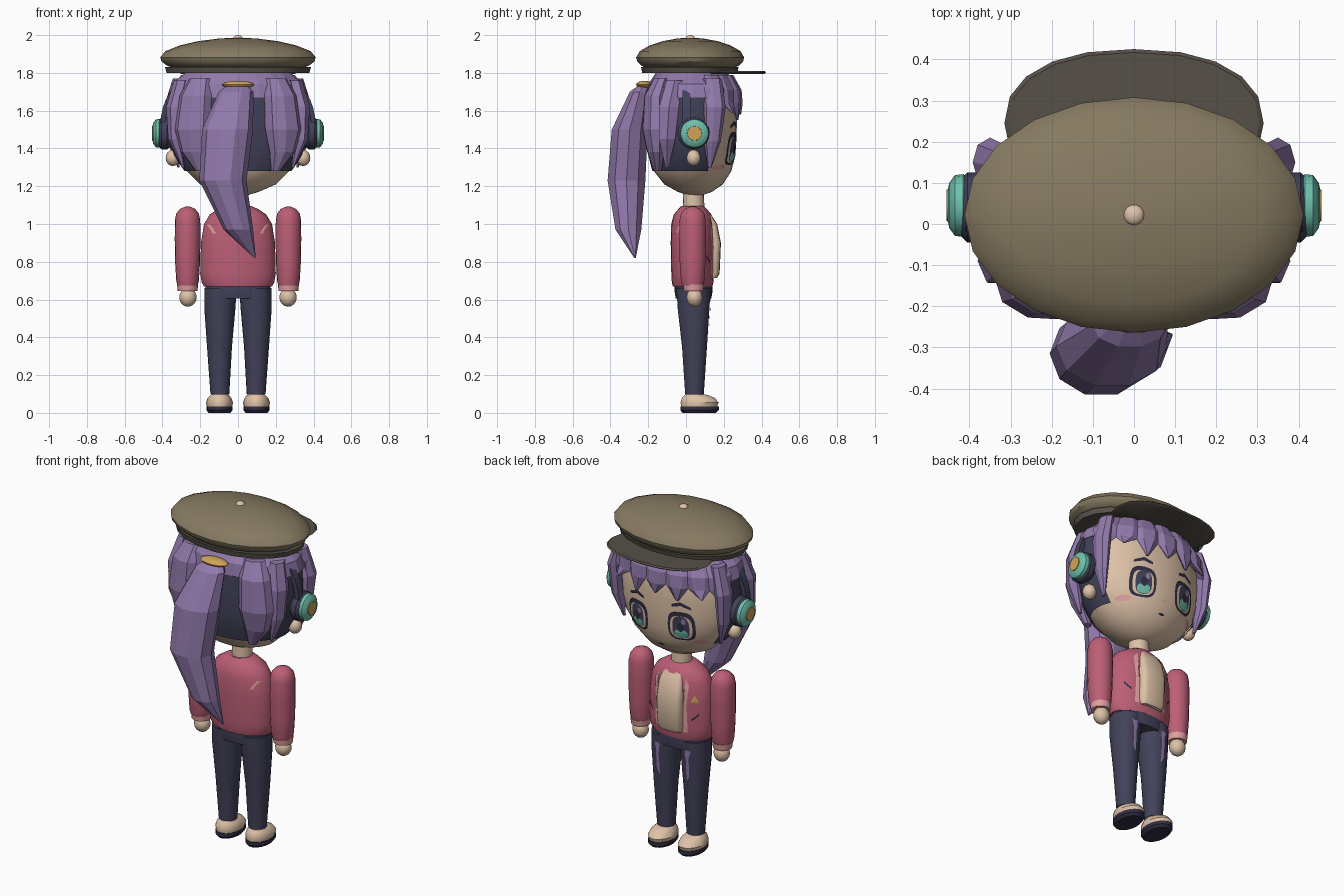
import bpy, bmesh, math
from math import sin, cos, pi

if "Cube" in bpy.data.objects:
    bpy.data.objects.remove(bpy.data.objects["Cube"])


def material(name, r, g, b):
    m = bpy.data.materials.new(name)
    lin = [((c / 255 + 0.055) / 1.055) ** 2.4 for c in (r, g, b)]
    m.diffuse_color = (*lin, 1)
    m.use_nodes = True
    m.node_tree.nodes["Principled BSDF"].inputs["Base Color"].default_value = m.diffuse_color
    return m


SKIN = material("cream skin", 222, 194, 168)
HAT = material("olive cloth", 134, 122, 97)
VISOR = material("dark olive", 86, 80, 72)
HAIR = material("purple hair", 146, 122, 172)
NAVY = material("navy", 66, 66, 90)
JACKET = material("rose jacket", 188, 95, 118)
PINK = material("light pink", 224, 160, 158)
TEAL = material("teal", 110, 192, 172)
GOLD = material("gold", 208, 164, 90)
DARK = material("dark ink", 48, 46, 66)


def finish(name, bm, mat, smooth=True):
    me = bpy.data.meshes.new(name)
    bm.to_mesh(me)
    bm.free()
    ob = bpy.data.objects.new(name, me)
    bpy.context.collection.objects.link(ob)
    me.materials.append(mat)
    if smooth:
        bpy.context.view_layer.objects.active = ob
        ob.select_set(True)
        bpy.ops.object.shade_smooth_by_angle(angle=math.radians(35))
        ob.select_set(False)
    return ob


def loft(name, rings, mat, n=16, smooth=True, rot=0.0, p=2, axis='z', keep=None):
    """Skin a list of (x, y, z, rx, ry) rings; axis 'x' runs the rings along x."""
    bm = bmesh.new()
    loops = []
    for x, y, z, rx, ry in rings:
        loop = []
        for i in range(n):
            t = 2 * pi * i / n
            u = rx * math.copysign(abs(cos(t)) ** (2 / p), cos(t))
            v = ry * math.copysign(abs(sin(t)) ** (2 / p), sin(t))
            u, v = u * cos(rot) - v * sin(rot), u * sin(rot) + v * cos(rot)
            co = (x + u, y + v, z) if axis == 'z' else (x, y + u, z + v)
            loop.append(bm.verts.new(co))
        loops.append(loop)
    for a, b in zip(loops, loops[1:]):
        for i in range(n):
            j = (i + 1) % n
            bm.faces.new((a[i], a[j], b[j], b[i]))
    bm.faces.new(loops[0])
    bm.faces.new(loops[-1])
    bmesh.ops.recalc_face_normals(bm, faces=bm.faces)
    if keep:
        gone = [f for f in bm.faces if not keep(f.calc_center_median())]
        bmesh.ops.delete(bm, geom=gone, context='FACES')
    return finish(name, bm, mat, smooth)


def ball(name, x, y, z, rx, ry, rz, mat, n=14, k=8):
    rings = [(x, y, z - rz * cos(pi * i / k), max(rx * sin(pi * i / k), .001),
              max(ry * sin(pi * i / k), .001)) for i in range(k + 1)]
    return loft(name, rings, mat, n)


def surface_y(rings, x, z, side):
    for a, b in zip(rings, rings[1:]):
        if a[2] <= z <= b[2]:
            f = (z - a[2]) / (b[2] - a[2])
            cx, cy, _, rx, ry = [p + (q - p) * f for p, q in zip(a, b)]
            return cy + side * ry * math.sqrt(max(0, 1 - ((x - cx) / rx) ** 2))
    return 0


def decal(name, pts, rings, mat, off=.004, side=1):
    """Thin patch with an x-z outline, laid on a lofted surface."""
    bm = bmesh.new()
    mx = sum(p[0] for p in pts) / len(pts)
    mz = sum(p[1] for p in pts) / len(pts)

    def vert(f, p):
        x, z = mx + (p[0] - mx) * f, mz + (p[1] - mz) * f
        return bm.verts.new((x, surface_y(rings, x, z, side) + side * off, z))
    loops = [[vert(f, p) for p in pts] for f in (.35, .7, 1)]
    n = len(pts)
    bm.faces.new(loops[0])
    for a, b in zip(loops, loops[1:]):
        for i in range(n):
            j = (i + 1) % n
            bm.faces.new((a[i], a[j], b[j], b[i]))
    bm.normal_update()
    for f in bm.faces:
        if f.normal.y * side < 0:
            f.normal_flip()
    return finish(name, bm, mat, False)


def oval(cx, cz, rx, rz, p=2, n=20):
    return [(cx + rx * math.copysign(abs(cos(t)) ** (2 / p), cos(t)),
             cz + rz * math.copysign(abs(sin(t)) ** (2 / p), sin(t)))
            for t in (2 * pi * i / n for i in range(n))]


# Head and hair shell
HEAD = [(0, cy, z, rx, ry) for z, cy, rx, ry in (
    (1.15, .05, .04, .03), (1.17, .047, .11, .09), (1.21, .04, .2, .155), (1.28, .035, .272, .205),
    (1.36, .035, .33, .226), (1.45, .035, .355, .232), (1.55, .035, .362, .235),
    (1.67, .035, .358, .23), (1.78, .035, .29, .19))]
loft("head", HEAD, SKIN, 32)
loft("under_hair", [(x, y, z, rx + .01, ry + .008) for x, y, z, rx, ry in HEAD[3:8]], NAVY, 32,
     keep=lambda c: 1.281 < c.z < 1.669 and c.y < .12)
loft("hair_cap", [(0, .035, 1.67, .374, .245), (0, .035, 1.74, .355, .236),
                  (0, .03, 1.80, .28, .19)], HAIR, 20, False)

# Fringe of pointed locks
for i in range(7):
    a = math.radians(30 + 20 * i)
    px, py = .365 * cos(a), .235 * sin(a)
    rot = math.atan2(sin(a) / .235, cos(a) / .365) + pi / 2
    flare = 1.17 if i in (0, 1, 5, 6) else 1.07
    tip = (1.56, 1.59, 1.55, 1.58, 1.56, 1.59, 1.56)[i]
    loft("fringe_lock", [(px * .84, .035 + py * .84, 1.79, .05, .02),
                         (px, .035 + py, 1.71, .075, .028),
                         (px * 1.04, .035 + py * 1.04, 1.64, .062, .024),
                         (px * flare, .035 + py * flare, tip, .006, .006)], HAIR, 6, False, rot)

# Ponytail with tie
loft("ponytail", [(0, -.215, 1.74, .05, .03), (-.01, -.245, 1.70, .092, .055),
                  (-.055, -.298, 1.50, .135, .1), (-.08, -.315, 1.23, .125, .105),
                  (.002, -.305, .97, .078, .072), (.09, -.27, .82, .004, .004)], HAIR, 10, False)
ball("hair_tie", 0, -.22, 1.738, .086, .045, .02, GOLD)

for s in (-1, 1):
    # Back and side locks
    loft("back_lock", [(s * .2, -.13, 1.77, .06, .04), (s * .225, -.165, 1.68, .088, .055),
                       (s * .24, -.17, 1.5, .1, .06), (s * .235, -.16, 1.38, .07, .045),
                       (s * .2, -.15, 1.28, .025, .02)], HAIR, 8, False, s * .3)
    loft("rear_side_lock", [(s * .3, -.06, 1.76, .04, .05), (s * .335, -.09, 1.62, .045, .06),
                            (s * .335, -.1, 1.45, .035, .05), (s * .29, -.1, 1.3, .008, .01)],
         HAIR, 6, False)
    loft("side_lock", [(s * .31, .14, 1.77, .035, .05), (s * .35, .15, 1.62, .042, .06),
                       (s * .345, .14, 1.44, .03, .045), (s * .315, .125, 1.30, .006, .01)],
         HAIR, 8, False)
    ball("ear", s * .345, .04, 1.35, .038, .038, .043, SKIN)

    # Headphone cups
    loft("ear_pad", [(s * x, .04, 1.48, r, r) for x, r in
                     ((.355, .07), (.375, .085), (.405, .085), (.42, .07))], NAVY, 20, axis='x')
    loft("ear_cup", [(s * x, .045, 1.48, r, r) for x, r in
                     ((.405, .068), (.415, .076), (.435, .074), (.449, .055), (.452, .04))],
         TEAL, 20, axis='x')
    loft("ear_cup_disc", [(s * .448, .045, 1.48, .04, .04), (s * .456, .045, 1.48, .038, .038)],
         GOLD, 16, axis='x')

    # Eye, brow and cheek
    e = s * .14
    decal("eye_outline", oval(e, 1.40, .075, .088, 3), HEAD, DARK, .004)
    decal("eye_white", oval(e, 1.393, .06, .07, 3), HEAD, SKIN, .006)
    decal("iris", oval(e, 1.395, .046, .068, 2.6), HEAD, NAVY, .008)
    decal("iris_glow", oval(e, 1.357, .036, .027, 2.4), HEAD, TEAL, .0095)
    decal("pupil", oval(e, 1.397, .019, .027), HEAD, DARK, .0105)
    decal("eye_shine", oval(e - .018, 1.432, .013, .017), HEAD, HAIR, .011)
    decal("brow", [(e - s * .05, 1.513), (e, 1.528), (e + s * .06, 1.505),
                   (e + s * .055, 1.522), (e, 1.546), (e - s * .05, 1.528)], HEAD, DARK)
    decal("cheek", oval(s * .22, 1.30, .032, .015), HEAD, PINK)

decal("nose", oval(0, 1.325, .009, .007, n=8), HEAD, PINK)
decal("mouth", oval(0, 1.255, .02, .006, n=10), HEAD, DARK)

# Headphone band
bm = bmesh.new()
prev = None
for i in range(25):
    t = pi * i / 24
    c, h = cos(t), sin(t)
    row = [bm.verts.new((r * math.copysign(abs(c) ** .85, c), y, 1.53 + (r - .08) * h))
           for r, y in ((.385, -.018), (.41, -.018), (.41, .024), (.385, .024))]
    if prev:
        for k in range(4):
            bm.faces.new((prev[k], prev[(k + 1) % 4], row[(k + 1) % 4], row[k]))
    else:
        bm.faces.new(row)
    prev = row
bm.faces.new(prev)
bmesh.ops.recalc_face_normals(bm, faces=bm.faces)
finish("headphone_band", bm, NAVY)

# Cap
loft("cap_band", [(0, .02, 1.80, .378, .252), (0, .02, 1.83, .386, .258)], VISOR, 20)
loft("cap_crown", [(0, .022, z, rx, ry) for z, rx, ry in (
    (1.825, .34, .23), (1.838, .375, .258), (1.86, .405, .28), (1.882, .412, .286),
    (1.915, .385, .267), (1.945, .31, .215), (1.968, .21, .145), (1.982, .1, .07),
    (1.986, .02, .014))], HAT, 20)
loft("cap_visor", [(0, .245, 1.795, .30, .17), (0, .245, 1.803, .315, .18),
                   (0, .245, 1.81, .305, .172)], VISOR, 20, p=2.3)
ball("cap_button", 0, .022, 1.985, .025, .025, .015, SKIN)

# Torso
TORSO = [(0, .035, z, rx, ry) for z, rx, ry in (
    (.67, .18, .105), (.69, .192, .11), (.74, .2, .113), (.9, .196, .116), (1.0, .18, .113),
    (1.05, .15, .1), (1.08, .105, .075), (1.095, .07, .06))]
loft("neck", [(0, .04, 1.05, .058, .058), (0, .04, 1.18, .055, .055)], SKIN)
loft("jacket", TORSO, JACKET, 24)
loft("shirt_panel", [(0, .115, .715, .07, .05), (0, .125, .74, .078, .053), (0, .13, .9, .08, .055),
                     (0, .115, 1.0, .075, .05), (0, .095, 1.055, .06, .035)], SKIN, 16, p=4)
for s in (-1, 1):
    decal("lapel_stripe", [(s * .08, .72), (s * .105, .72), (s * .1, .88), (s * .11, 1.0),
                           (s * .085, 1.03), (s * .08, .88)], TORSO, PINK)
    decal("pocket_slit", [(s * .125, .79), (s * .16, .825), (s * .16, .838), (s * .125, .803)],
          TORSO, DARK)
    decal("back_mark", [(s * .115, .95), (s * .135, .95), (s * .165, .995), (s * .15, 1.0)],
          TORSO, PINK, side=-1)

    # Arms
    loft("sleeve", [(s * .267, .035, z, r, r * 1.05) for z, r in (
        (.675, .054), (.7, .06), (.8, .066), (.92, .068), (1.02, .067), (1.055, .06),
        (1.08, .04), (1.092, .012))], JACKET, 18)
    loft("cuff", [(s * .267, .04, .645, .052, .052), (s * .267, .04, .68, .056, .057)], PINK, 18)
    ball("hand", s * .265, .045, .612, .046, .043, .05, SKIN)

    # Legs and shoes
    LEG = [(s * .096, .045, .10, .05, .05), (s * .098, .045, .35, .066, .067),
           (s * .096, .04, .55, .082, .085), (s * .092, .04, .66, .085, .092)]
    loft("leg", LEG, NAVY, 18)
    decal("leg_patch", [(s * .085, .42), (s * .105, .45), (s * .108, .59), (s * .12, .61),
                        (s * .08, .61), (s * .09, .54)], LEG, HAIR)
    loft("ankle", [(s * .095, .045, .085, .044, .046), (s * .095, .045, .112, .046, .048)], PINK)
    loft("shoe", [(s * .098, .07, .03, .066, .096), (s * .098, .072, .055, .072, .102),
                  (s * .098, .065, .08, .062, .088), (s * .097, .05, .098, .045, .055)], SKIN, 18)
    loft("sole", [(s * .098, .07, 0, .058, .09), (s * .098, .072, .015, .069, .104),
                  (s * .098, .072, .035, .069, .103)], DARK, 18)

decal("chest_badge", [(-.16, .90), (-.12, .90), (-.14, .945)], TORSO, GOLD, .005)
loft("waist", [(0, .04, .605, .165, .094), (0, .04, .64, .175, .1), (0, .04, .68, .172, .1)],
     NAVY, 20)
